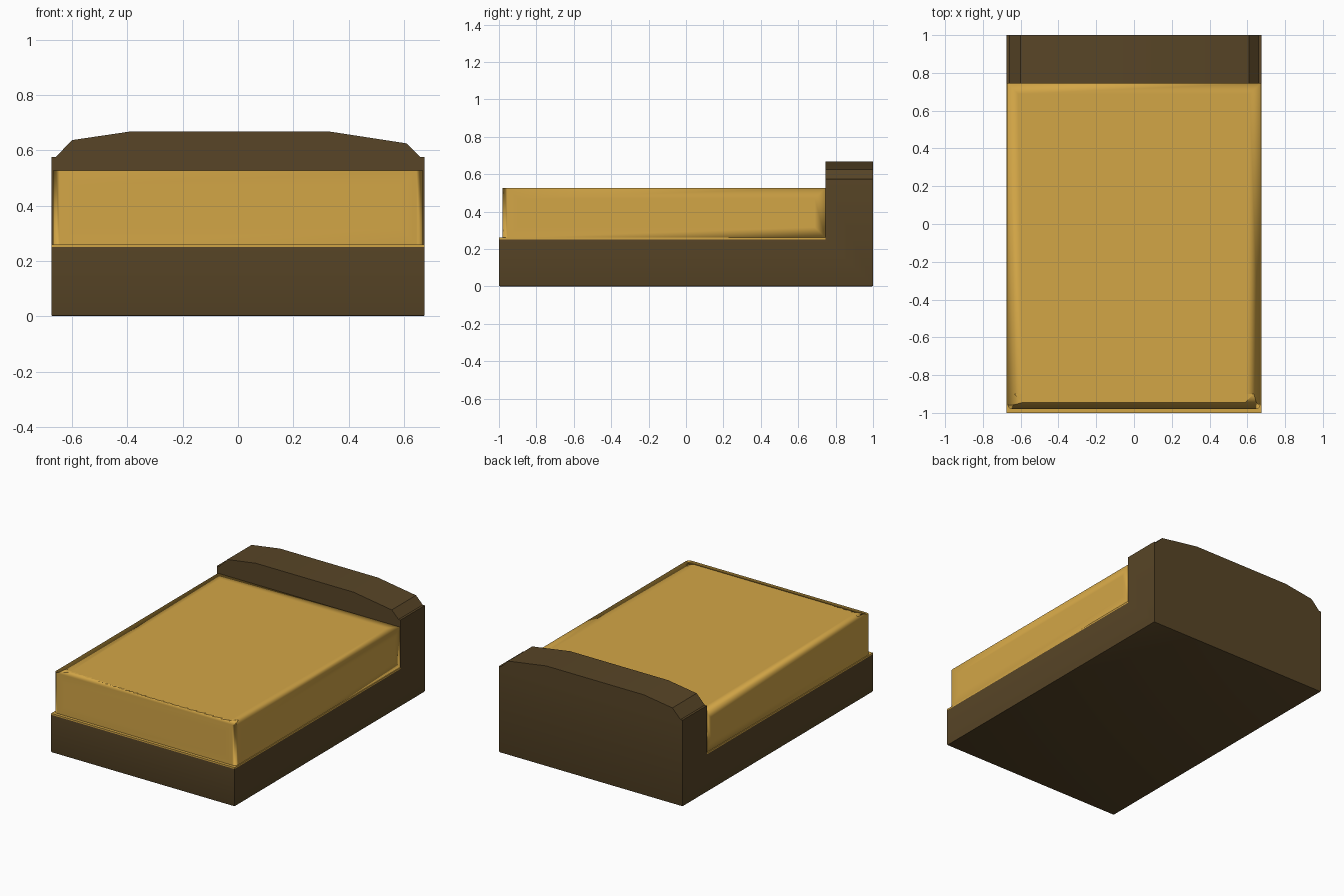
import bpy, bmesh, math

old = bpy.data.objects.get("Cube")
if old:
    bpy.data.objects.remove(old, do_unlink=True)

HALF = 0.675      # half width
RAIL = 0.25       # top of the bed frame
HEAD_Y = 0.745    # front of the headboard


def material(name, colour):
    m = bpy.data.materials.new(name)
    m.use_nodes = True
    m.diffuse_color = colour
    m.node_tree.nodes["Principled BSDF"].inputs["Base Color"].default_value = colour
    return m


wood = material("dark wood", (0.098, 0.06, 0.02, 1))
linen = material("golden linen", (0.65, 0.38, 0.062, 1))


def finish(bm, name, mat, angle=None):
    bmesh.ops.recalc_face_normals(bm, faces=bm.faces[:])
    mesh = bpy.data.meshes.new(name)
    bm.to_mesh(mesh)
    bm.free()
    mesh.materials.append(mat)
    ob = bpy.data.objects.new(name, mesh)
    bpy.context.collection.objects.link(ob)
    bpy.ops.object.select_all(action='DESELECT')
    ob.select_set(True)
    bpy.context.view_layer.objects.active = ob
    if angle:
        bpy.ops.object.shade_smooth_by_angle(angle=math.radians(angle))
    else:
        bpy.ops.object.shade_smooth()
    return ob


def box(x, y0, y1, z0, z1):
    bm = bmesh.new()
    bmesh.ops.create_cube(bm, size=1)
    for v in bm.verts:
        v.co.x *= 2 * x
        v.co.y = y0 if v.co.y < 0 else y1
        v.co.z = z0 if v.co.z < 0 else z1
    return bm


# Frame: headboard slab with a crowned top, its lower front pulled out as the base
crown = [(0.575, HALF), (0.575, 0.66), (0.625, 0.61), (0.668, 0.33),
         (0.668, -0.39), (0.637, -0.6), (0.575, -0.66), (0.575, -HALF)]
bm = bmesh.new()
outline = [(-HALF, 0), (HALF, 0)] + [(x, z) for z, x in crown]
back = bm.faces.new([bm.verts.new((x, 1, z)) for x, z in outline])
slab = bmesh.ops.extrude_face_region(bm, geom=[back])
for v in slab["geom"]:
    if isinstance(v, bmesh.types.BMVert):
        v.co.y = HEAD_Y
bmesh.ops.bisect_plane(bm, geom=bm.verts[:] + bm.edges[:] + bm.faces[:],
                       plane_co=(0, 0, RAIL), plane_no=(0, 0, 1))
front = [f for f in bm.faces
         if all(v.co.y < HEAD_Y + 0.01 and v.co.z < RAIL + 0.01 for v in f.verts)]
pulled = bmesh.ops.extrude_face_region(bm, geom=front)
for v in pulled["geom"]:
    if isinstance(v, bmesh.types.BMVert):
        v.co.y = -1
bmesh.ops.delete(bm, geom=[f for f in front if f.is_valid], context='FACES')
bmesh.ops.dissolve_limit(bm, angle_limit=0.02, verts=bm.verts[:], edges=bm.edges[:])
bottom = [e for e in bm.edges if all(v.co.z < 0.01 for v in e.verts)]
bmesh.ops.bevel(bm, geom=bottom, offset=0.006, segments=2, profile=0.5, affect='EDGES')
finish(bm, "bed_frame", wood, 35)

# Thin cover lying on the base
finish(box(HALF, -1, HEAD_Y, RAIL, 0.26), "base_cover", linen, 35)

# Mattress: softened front corners, shading rolled over a rim on every side
bm = box(0.67, -0.98, HEAD_Y, 0.26, 0.527)
corners = [e for e in bm.edges
           if all(v.co.y < 0 for v in e.verts) and e.verts[0].co.x == e.verts[1].co.x
           and abs(e.verts[0].co.z - e.verts[1].co.z) > 0.1]
bmesh.ops.bevel(bm, geom=corners, offset=0.025, segments=3, profile=0.5, affect='EDGES')
large = [f for f in bm.faces if f.calc_area() > 0.1]
bmesh.ops.inset_individual(bm, faces=large, thickness=0.08, use_even_offset=False)
finish(bm, "mattress", linen)
